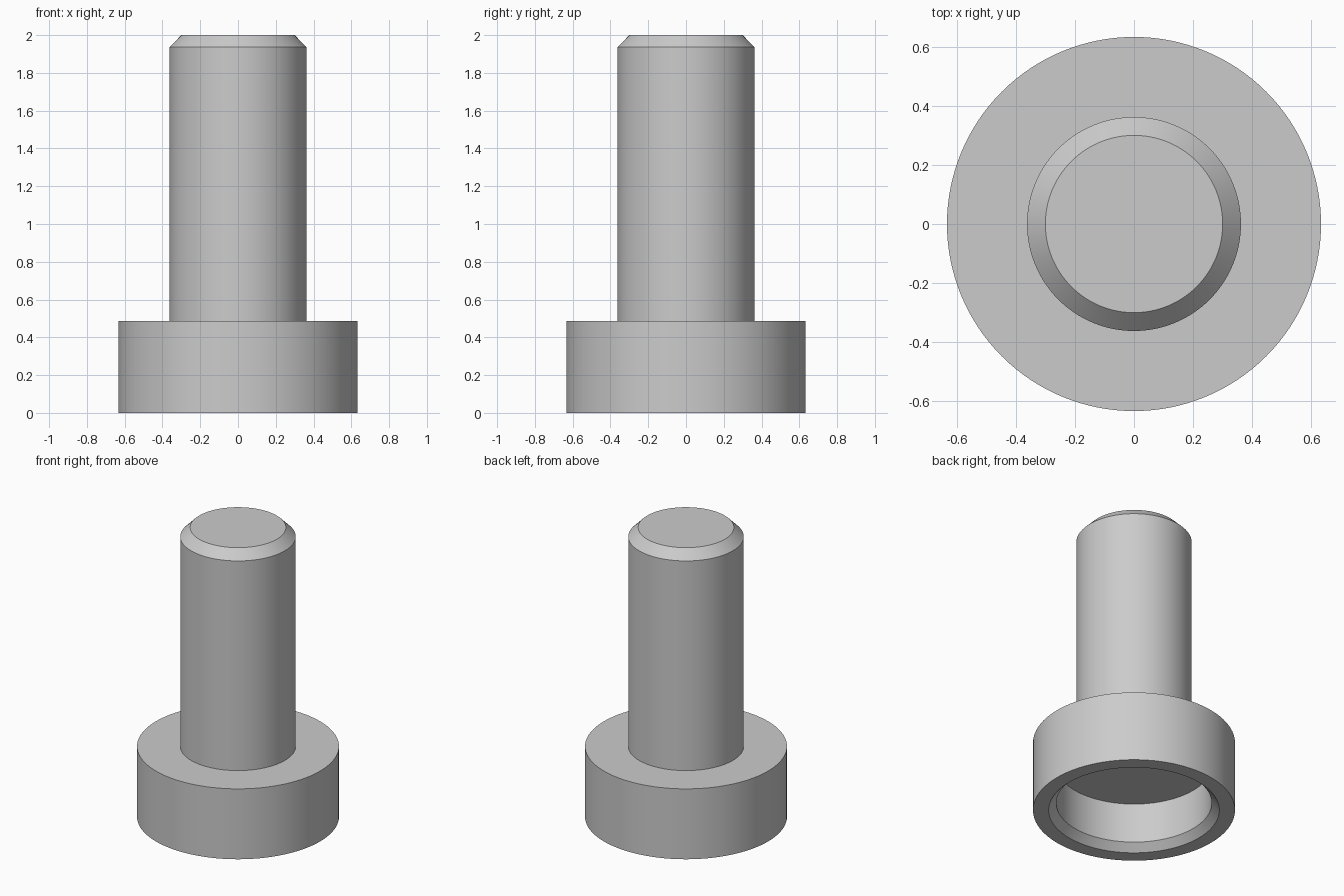
import bpy
import bmesh
import math

cube = bpy.data.objects.get("Cube")
if cube:
    bpy.data.objects.remove(cube, do_unlink=True)

SEGMENTS = 128

# Plain grey material
GREY = (0.6, 0.6, 0.6, 1.0)
grey = bpy.data.materials.new("grey")
grey.use_nodes = True
grey.diffuse_color = GREY
grey.node_tree.nodes["Principled BSDF"].inputs["Base Color"].default_value = GREY


def lathe(name, profile):
    """Revolve a (radius, height) profile about z; ends on the axis close it."""
    bm = bmesh.new()
    verts = [bm.verts.new((r, 0, z)) for r, z in profile]
    edges = [bm.edges.new(pair) for pair in zip(verts, verts[1:])]
    bmesh.ops.spin(bm, geom=verts + edges, axis=(0, 0, 1), cent=(0, 0, 0),
                   angle=math.tau, steps=SEGMENTS, use_duplicate=False)
    bmesh.ops.remove_doubles(bm, verts=bm.verts, dist=0.0001)
    bmesh.ops.recalc_face_normals(bm, faces=bm.faces)
    mesh = bpy.data.meshes.new(name)
    bm.to_mesh(mesh)
    bm.free()
    mesh.materials.append(grey)
    obj = bpy.data.objects.new(name, mesh)
    bpy.context.collection.objects.link(obj)
    bpy.ops.object.select_all(action="DESELECT")
    obj.select_set(True)
    bpy.context.view_layer.objects.active = obj
    bpy.ops.object.shade_smooth_by_angle(angle=math.radians(30))
    return obj


# Stepped pin: recessed head with chamfered mouth, then shaft with chamfered tip
head_r, head_top = 0.633, 0.487
shaft_r, tip_r, tip_z = 0.362, 0.30, 1.937
mouth_r, bore_r, bore_z, floor_z = 0.535, 0.487, 0.05, 0.325

lathe("stepped_pin", [
    (0, floor_z), (bore_r, floor_z), (bore_r, bore_z), (mouth_r, 0),
    (head_r, 0), (head_r, head_top),
    (shaft_r, head_top), (shaft_r, tip_z), (tip_r, 2), (0, 2),
])
